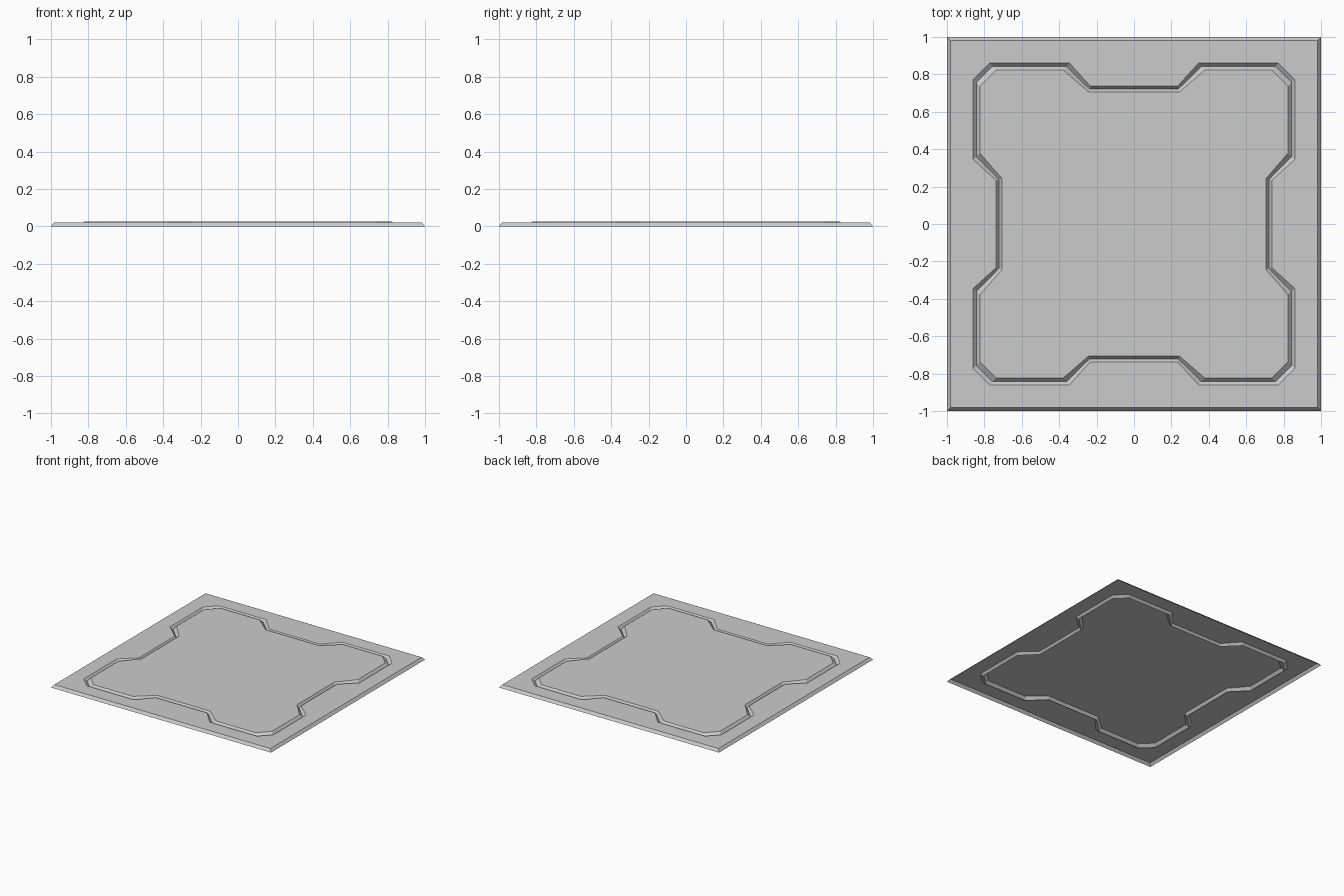
import bpy, bmesh

if "Cube" in bpy.data.objects:
    bpy.data.objects.remove(bpy.data.objects["Cube"])

bm = bmesh.new()


def ring(quadrant, z):
    """Repeat one quadrant's points by quarter turns into a closed loop."""
    pts, out = list(quadrant), []
    for _ in range(4):
        out += pts
        pts = [(-y, x) for x, y in pts]
    verts = [bm.verts.new((x, y, z)) for x, y in out]
    for a, b in zip(verts, verts[1:] + verts[:1]):
        bm.edges.new((a, b))
    return verts


def notched(a, c, s, n, w, z):
    """Clipped-corner outline with a notch in the middle of every side."""
    return ring([(n, w), (a, s), (a, c), (c, a), (s, a), (w, n)], z)


def bridge(lo, hi):
    k = len(lo)
    for i in range(k):
        j = (i + 1) % k
        bm.faces.new((lo[i], lo[j], hi[j], hi[i]))


def loop_edges(verts):
    return [bm.edges.get((a, b)) for a, b in zip(verts, verts[1:] + verts[:1])]


# Outer chamfered edge
base = ring([(1, 1)], 0)
rim = ring([(0.982, 0.982)], 0.022)
# V-shaped groove outlines: outer lip, bottom, inner lip
lip_out = notched(0.86, 0.773, 0.345, 0.737, 0.233, 0.022)
valley = notched(0.843, 0.756, 0.360, 0.722, 0.238, 0.003)
lip_in = notched(0.823, 0.736, 0.378, 0.706, 0.243, 0.026)
bridge(base, rim)
bridge(lip_out, valley)
bridge(valley, lip_in)

# Flat border around the groove and the raised centre
bmesh.ops.triangle_fill(bm, edges=loop_edges(rim) + loop_edges(lip_out), use_beauty=True)
bmesh.ops.triangle_fill(bm, edges=loop_edges(lip_in), use_beauty=True)

# All faces look upward; the underside stays open
bm.normal_update()
bmesh.ops.reverse_faces(bm, faces=[f for f in bm.faces if f.normal.z < 0])

mesh = bpy.data.meshes.new("floor_panel")
bm.to_mesh(mesh)
bm.free()
bpy.context.collection.objects.link(bpy.data.objects.new("floor_panel", mesh))
